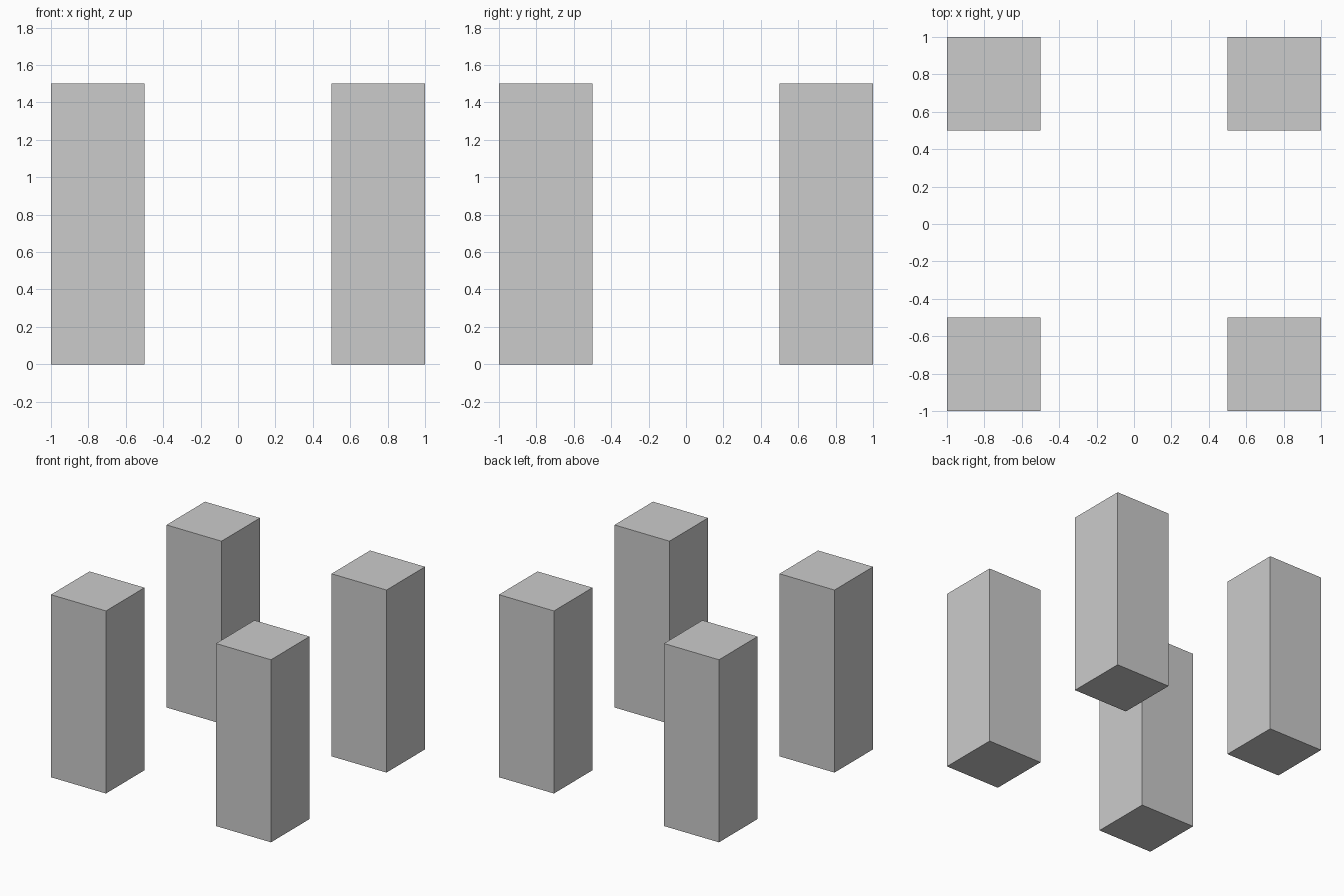
import bpy

if "Cube" in bpy.data.objects:
    bpy.data.objects.remove(bpy.data.objects["Cube"])

# Four square pillars, one at each corner
WIDTH, HEIGHT, OFFSET = 0.5, 1.5, 0.75

def add_pillar(name, x, y):
    bpy.ops.mesh.primitive_cube_add(size=1, location=(x, y, HEIGHT / 2))
    pillar = bpy.context.object
    pillar.name = name
    pillar.scale = (WIDTH, WIDTH, HEIGHT)
    bpy.ops.object.transform_apply(location=False, rotation=False, scale=True)

for depth, sy in (("front", -1), ("back", 1)):
    for side, sx in (("left", -1), ("right", 1)):
        add_pillar(f"{depth}_{side}_pillar", sx * OFFSET, sy * OFFSET)
